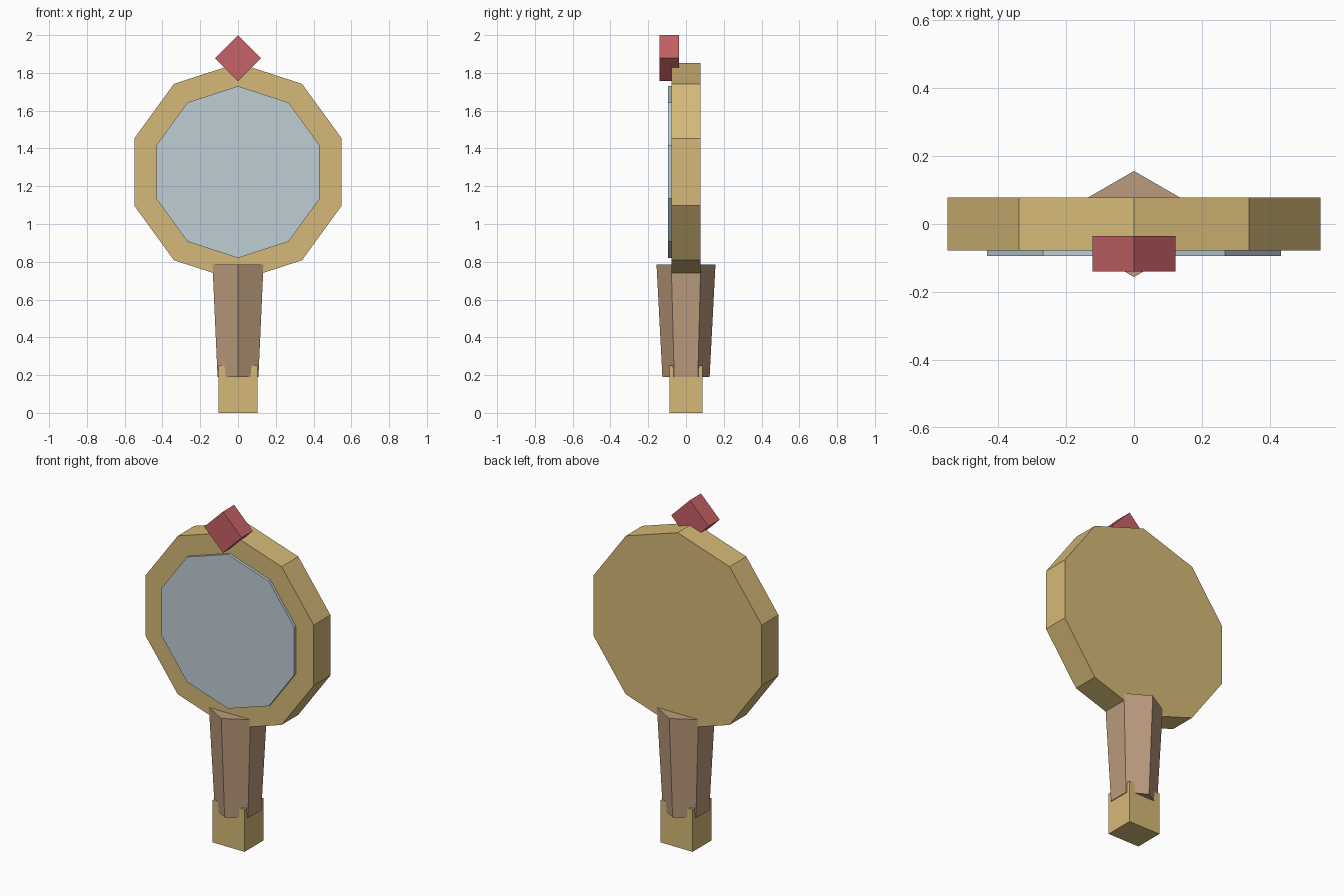
import bpy, bmesh, math
from mathutils import Matrix

cube = bpy.data.objects.get("Cube")
if cube:
    bpy.data.objects.remove(cube, do_unlink=True)


def material(name, r, g, b):
    """Flat material from 0-255 display values, stored as linear."""
    def lin(c):
        c /= 255
        return c / 12.92 if c <= 0.04045 else ((c + 0.055) / 1.055) ** 2.4
    color = (lin(r), lin(g), lin(b), 1)
    m = bpy.data.materials.new(name)
    m.use_nodes = True
    m.diffuse_color = color
    bsdf = next(n for n in m.node_tree.nodes if n.type == 'BSDF_PRINCIPLED')
    bsdf.inputs["Base Color"].default_value = color
    bsdf.inputs["Roughness"].default_value = 0.8
    return m


gold = material("pale gold", 213, 185, 119)
wood = material("brown wood", 187, 155, 125)
glass = material("silver glass", 189, 205, 213)
red = material("gem red", 198, 98, 102)


def prism(name, sides, r_start, r_end, depth, center, mat, facing=False):
    """Flat-sided prism along z, or along y when facing the front."""
    bm = bmesh.new()
    bmesh.ops.create_cone(bm, cap_ends=True, segments=sides,
                          radius1=r_start, radius2=r_end, depth=depth)
    turn = Matrix.Rotation(math.pi / 2, 4, 'X') if facing else Matrix()
    bm.transform(Matrix.Translation(center) @ turn)
    return finish(name, bm, mat)


def box(name, size, center, mat):
    bm = bmesh.new()
    bmesh.ops.create_cube(bm, size=1)
    bm.transform(Matrix.Translation(center) @ Matrix.Diagonal((*size, 1)))
    return finish(name, bm, mat)


def finish(name, bm, mat):
    bmesh.ops.recalc_face_normals(bm, faces=bm.faces)
    mesh = bpy.data.meshes.new(name)
    bm.to_mesh(mesh)
    bm.free()
    mesh.materials.append(mat)
    obj = bpy.data.objects.new(name, mesh)
    bpy.context.collection.objects.link(obj)
    return obj


# Ten-sided frame with the glass standing slightly proud of it
mid = 1.275
prism("mirror_frame", 10, 0.577, 0.577, 0.156, (0, 0, mid), gold, True)
prism("mirror_glass", 10, 0.455, 0.455, 0.03, (0, -0.079, mid), glass, True)

# Tapered six-sided grip and the square end cap
prism("handle", 6, 0.125, 0.156, 0.595, (0, 0, 0.4875), wood)
box("handle_cap", (0.208, 0.174, 0.25), (0, 0, 0.125), gold)

# Square gem standing on its corner at the top of the frame
prism("gem", 4, 0.122, 0.122, 0.104, (0, -0.088, 1.878), red, True)
